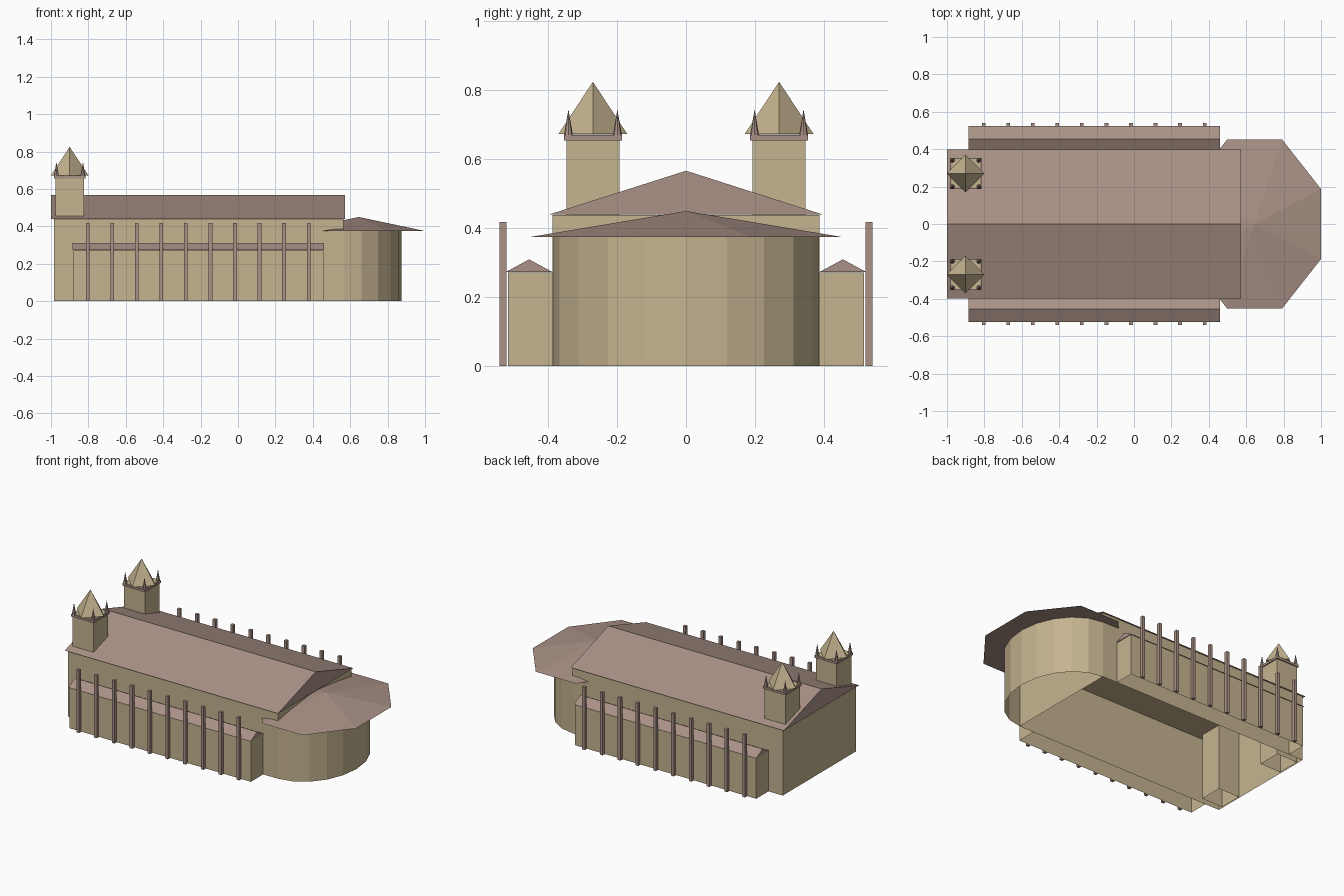
import bpy
import bmesh
import math

cube = bpy.data.objects.get("Cube")
if cube:
    bpy.data.objects.remove(cube)


def material(name, rgb):
    m = bpy.data.materials.new(name)
    m.use_nodes = True
    m.diffuse_color = (*rgb, 1)
    m.node_tree.nodes["Principled BSDF"].inputs["Base Color"].default_value = (*rgb, 1)
    return m


STONE = material("tan_stone", (0.56, 0.455, 0.28))
ROOF = material("brown_tile", (0.40, 0.285, 0.24))


def build(name, verts, faces, mat):
    bm = bmesh.new()
    vs = [bm.verts.new(v) for v in verts]
    for f in faces:
        bm.faces.new([vs[i] for i in f])
    bmesh.ops.recalc_face_normals(bm, faces=bm.faces)
    mesh = bpy.data.meshes.new(name)
    bm.to_mesh(mesh)
    bm.free()
    mesh.materials.append(mat)
    obj = bpy.data.objects.new(name, mesh)
    bpy.context.collection.objects.link(obj)
    return obj


def box(name, x0, x1, y0, y1, z0, z1, mat, floor=True):
    """Box between two corners; floor=False leaves the underside open."""
    verts = [(x, y, z) for z in (z0, z1) for x, y in ((x0, y0), (x1, y0), (x1, y1), (x0, y1))]
    faces = [(i, (i + 1) % 4, (i + 1) % 4 + 4, i + 4) for i in range(4)] + [(4, 5, 6, 7)]
    if floor:
        faces.append((3, 2, 1, 0))
    return build(name, verts, faces, mat)


def gable_roof(name, x0, x1, y0, y1, z0, z1, mat):
    """Triangular prism with its ridge along x."""
    section = ((y0, z0), (y1, z0), ((y0 + y1) / 2, z1))
    verts = [(x, y, z) for x in (x0, x1) for y, z in section]
    faces = [(0, 1, 2), (3, 4, 5)] + [(i, (i + 1) % 3, (i + 1) % 3 + 3, i + 3) for i in range(3)]
    return build(name, verts, faces, mat)


def cone(name, sides, cx, cy, rx, ry, z0, z1, mat, turn=0.0):
    """Pointed roof over an elliptical polygon."""
    angles = [turn + 2 * math.pi * i / sides for i in range(sides)]
    verts = [(cx + rx * math.cos(a), cy + ry * math.sin(a), z0) for a in angles]
    verts.append((cx, cy, z1))
    faces = [(i, (i + 1) % sides, sides) for i in range(sides)] + [tuple(range(sides))]
    return build(name, verts, faces, mat)


# Main hall
box("hall_walls", -0.985, 0.565, -0.387, 0.387, 0, 0.438, STONE, floor=False)
gable_roof("hall_roof", -1, 0.573, -0.397, 0.397, 0.44, 0.567, ROOF)

# Rounded end: half of a faceted oval drum under an eight-sided roof
steps = 10
arc = [math.pi * (i / steps - 0.5) for i in range(steps + 1)]
drum = [(0.565 + 0.31 * math.cos(a), 0.386 * math.sin(a), z) for z in (0, 0.376) for a in arc]
build("apse_wall", drum, [(i, i + 1, i + steps + 2, i + steps + 1) for i in range(steps)], STONE)
cone("apse_roof", 8, 0.645, 0, 0.384, 0.489, 0.375, 0.45, ROOF, math.pi / 8)

for side, s in (("left", 1), ("right", -1)):
    # Side aisles
    y0, y1 = sorted((s * 0.387, s * 0.517))
    box(f"{side}_aisle_walls", -0.88, 0.457, y0, y1, 0, 0.272, STONE, floor=False)
    y0, y1 = sorted((s * 0.387, s * 0.523))
    gable_roof(f"{side}_aisle_roof", -0.884, 0.46, y0, y1, 0.273, 0.31, ROOF)

    # Row of slim buttresses
    y0, y1 = sorted((s * 0.521, s * 0.541))
    for i in range(10):
        x = -0.804 + i * 0.1313
        box(f"{side}_buttress_{i + 1}", x - 0.01, x + 0.01, y0, y1, 0, 0.418, ROOF)

    # Tower with band, spire and corner pinnacles
    tx, ty, h, b = -0.9, s * 0.27, 0.077, 0.084
    box(f"{side}_tower", tx - h, tx + h, ty - h, ty + h, 0, 0.672, STONE, floor=False)
    box(f"{side}_tower_band", tx - b, tx + b, ty - b, ty + b, 0.655, 0.67, ROOF)
    cone(f"{side}_spire", 4, tx, ty, 0.1, 0.1, 0.673, 0.825, STONE)
    for i, (dx, dy) in enumerate(((1, 1), (1, -1), (-1, 1), (-1, -1))):
        cone(f"{side}_pinnacle_{i + 1}", 8, tx + dx * 0.071, ty + dy * 0.071,
             0.013, 0.013, 0.67, 0.745, ROOF)
